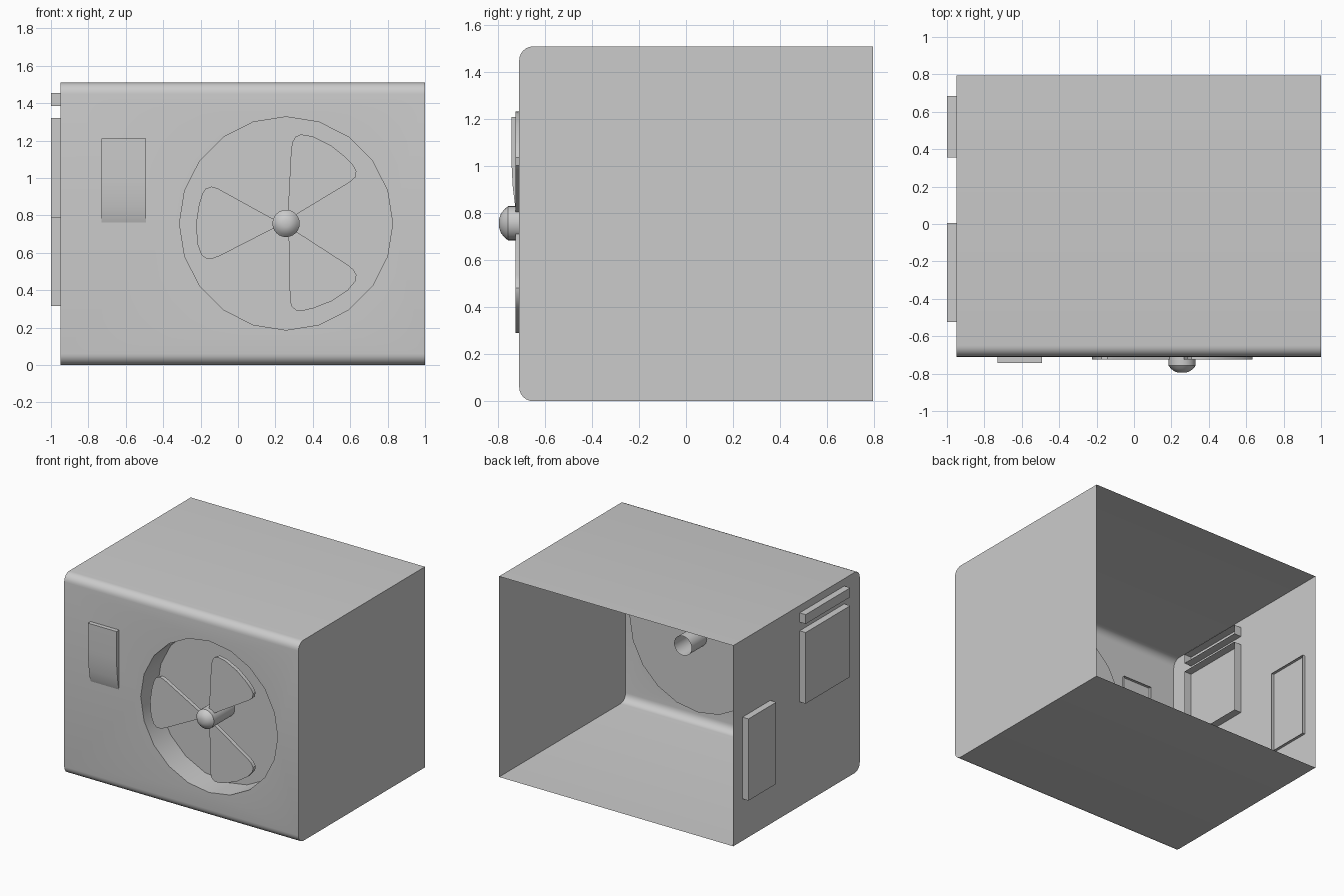
import bpy, bmesh, math
from mathutils import Vector

if "Cube" in bpy.data.objects:
    bpy.data.objects.remove(bpy.data.objects["Cube"])

CX, CZ = 0.257, 0.757       # fan axis
FRONT, BACK = -0.71, 0.795  # body depth


def finish(name, bm, normals=True):
    if normals:
        bmesh.ops.recalc_face_normals(bm, faces=bm.faces)
    me = bpy.data.meshes.new(name)
    bm.to_mesh(me)
    bm.free()
    ob = bpy.data.objects.new(name, me)
    bpy.context.collection.objects.link(ob)
    bpy.ops.object.select_all(action='DESELECT')
    ob.select_set(True)
    bpy.context.view_layer.objects.active = ob
    bpy.ops.object.shade_smooth_by_angle(angle=math.radians(35))
    return ob


def ring(bm, y, r, n):
    return [bm.verts.new((CX + r * math.cos(2 * math.pi * i / n), y,
                          CZ + r * math.sin(2 * math.pi * i / n))) for i in range(n)]


def bridge(bm, a, b):
    n = len(a)
    for i in range(n):
        j = (i + 1) % n
        bm.faces.new((a[i], a[j], b[j], b[i]))


def extrude_x(bm, profile, x0, x1, skip=()):
    # sweeps a closed (y, z) profile along x, with end caps
    a = [bm.verts.new((x0, y, z)) for y, z in profile]
    b = [bm.verts.new((x1, y, z)) for y, z in profile]
    n = len(a)
    for i in range(n):
        if i not in skip:
            j = (i + 1) % n
            bm.faces.new((a[i], a[j], b[j], b[i]))
    bm.faces.new(a)
    bm.faces.new(b)
    return a, b


# casing: rounded front edges, open back, round fan recess in the front
H, R, STEPS = 1.51, 0.06, 6
arc = [math.pi / 2 * i / STEPS for i in range(STEPS + 1)]
profile = [(BACK, 0)]
profile += [(FRONT + R - R * math.sin(t), R - R * math.cos(t)) for t in arc]
profile += [(FRONT + R - R * math.cos(t), H - R + R * math.sin(t)) for t in arc]
profile += [(BACK, H)]
bm = bmesh.new()
k = STEPS + 1
a, b = extrude_x(bm, profile, -0.95, 1.0, skip=(k, len(profile) - 1))
rim = ring(bm, FRONT, 0.57, 20)
floor = ring(bm, FRONT + 0.2, 0.57, 20)
bridge(bm, rim, floor)
bm.faces.new(floor)


def edge(u, v):
    return bm.edges.get((u, v)) or bm.edges.new((u, v))


outline = [edge(a[k], a[k + 1]), edge(a[k + 1], b[k + 1]),
           edge(b[k + 1], b[k]), edge(b[k], a[k])]
outline += [edge(rim[i], rim[(i + 1) % 20]) for i in range(20)]
bmesh.ops.triangle_fill(bm, use_beauty=True, use_dissolve=False,
                        edges=outline, normal=Vector((0, -1, 0)))
finish("casing", bm)

# fan shaft with domed hub, open at the rear
bm = bmesh.new()
rings = [ring(bm, y, r, 24) for y, r in
         ((-0.33, 0.073), (-0.757, 0.073), (-0.775, 0.058), (-0.788, 0.04), (-0.795, 0.02))]
for r0, r1 in zip(rings, rings[1:]):
    bridge(bm, r0, r1)
bm.faces.new(rings[-1])
finish("fan_shaft", bm)

# three flat fan blades
blade = [(0.01, 0.05), (0.012, 0.1), (0.027, 0.396), (0.034, 0.435), (0.05, 0.463),
         (0.08, 0.476), (0.144, 0.465), (0.24, 0.417), (0.32, 0.353), (0.362, 0.308),
         (0.376, 0.28), (0.37, 0.247), (0.345, 0.223), (0.08, 0.063), (0.04, 0.038)]
for n in range(3):
    t = math.radians(120 * n)
    c, s = math.cos(t), math.sin(t)
    pts = [(CX + x * c - z * s, CZ + x * s + z * c) for x, z in blade]
    bm = bmesh.new()
    lo = [bm.verts.new((x, -0.725, z)) for x, z in pts]
    hi = [bm.verts.new((x, -0.695, z)) for x, z in pts]
    bridge(bm, lo, hi)
    bm.faces.new(lo)
    bm.faces.new(hi)
    finish(f"fan_blade_{n + 1}", bm)

# front panel, curving back into the casing at its lower end
bm = bmesh.new()
panel = [(-0.69, 1.21), (-0.742, 1.21), (-0.742, 1.0), (-0.738, 0.92),
         (-0.73, 0.85), (-0.72, 0.79), (-0.708, 0.755), (-0.69, 0.755)]
extrude_x(bm, panel, -0.73, -0.492, skip=(len(panel) - 1,))
finish("front_panel", bm)

# side panels: shallow boxes through the left wall, open on the inside
for name, inner, y0, y1, z0, z1 in (
        ("side_slot", -0.89, -0.525, 0.005, 1.385, 1.455),
        ("side_cover", -0.89, -0.525, 0.005, 0.785, 1.32),
        ("side_hatch", -0.93, 0.355, 0.685, 0.315, 0.93)):
    bm = bmesh.new()
    a, b = extrude_x(bm, [(y0, z0), (y1, z0), (y1, z1), (y0, z1)], -1.0, inner)
    bmesh.ops.recalc_face_normals(bm, faces=bm.faces)
    bmesh.ops.delete(bm, geom=[f for f in bm.faces if f.normal.x > 0.9], context='FACES_ONLY')
    finish(name, bm, normals=False)
